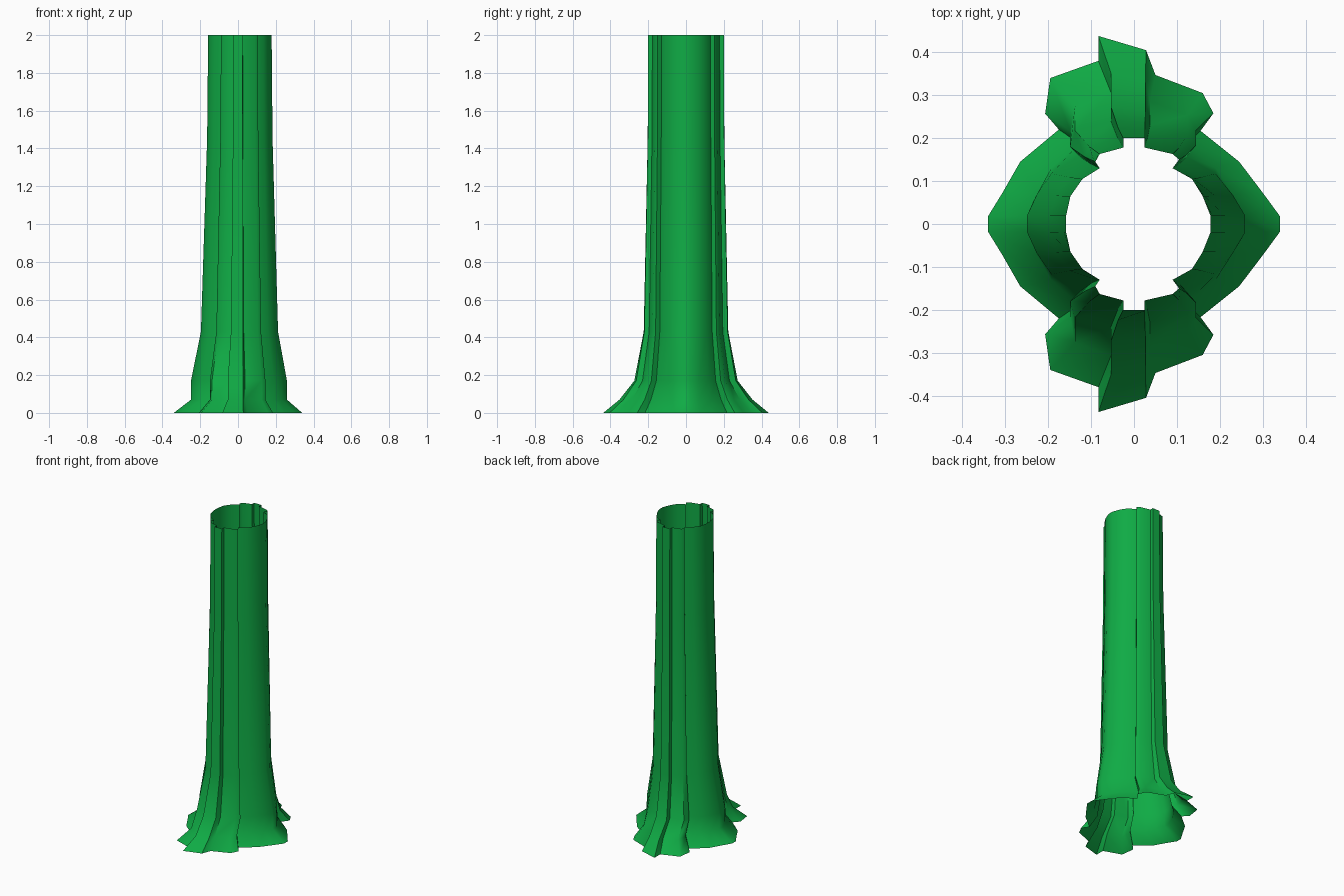
import bpy
import bmesh
import math

default_cube = bpy.data.objects.get("Cube")
if default_cube:
    bpy.data.objects.remove(default_cube, do_unlink=True)


def make_material(name, colour):
    material = bpy.data.materials.new(name)
    material.use_nodes = True
    material.diffuse_color = colour
    shader = material.node_tree.nodes["Principled BSDF"]
    shader.inputs["Base Color"].default_value = colour
    shader.inputs["Roughness"].default_value = 0.8
    return material


# Matching half outlines of the trunk rim and the flared roots, right to left
rim = [(.178, .02), (.16, .065), (.135, .105), (.09, .13),
       (.105, .15), (.09, .163), (.025, .178), (.025, .2),
       (-.025, .2), (-.025, .178), (-.08, .163), (-.09, .145),
       (-.08, .13), (-.12, .105), (-.148, .065), (-.158, .02)]
roots = [(.34, .018), (.302, .07), (.245, .145), (.155, .217),
         (.185, .258), (.16, .305), (.05, .347), (.028, .405),
         (-.083, .438), (-.083, .38), (-.195, .34), (-.207, .257),
         (-.175, .22), (-.265, .145), (-.305, .075), (-.34, .018)]

# Height of each ring, with how far it spreads sideways and in depth
levels = [(0, 1, 1), (.07, .5, .64), (.17, .5, .31),
          (.43, .21, .1), (1.45, .03, .012), (2, 0, 0)]


def mirrored(outline):
    """Close a half outline by reflecting it front to back."""
    return outline + [(x, -y) for x, y in reversed(outline)]


def blend(start, end, amount):
    return start + (end - start) * amount


# Open, hollow trunk lofted from the roots to the rim
bm = bmesh.new()
rings = []
for height, spread_x, spread_y in levels:
    ring = []
    for top, base in zip(mirrored(rim), mirrored(roots)):
        x = blend(top[0], base[0], spread_x)
        y = blend(top[1], base[1], spread_y)
        ring.append(bm.verts.new((x, y, height)))
    rings.append(ring)

for lower, upper in zip(rings, rings[1:]):
    for i in range(len(lower)):
        j = (i + 1) % len(lower)
        bm.faces.new((lower[i], lower[j], upper[j], upper[i]))

mesh = bpy.data.meshes.new("trunk")
bm.to_mesh(mesh)
bm.free()
mesh.materials.append(make_material("leaf green", (.005, .41, .06, 1)))

trunk = bpy.data.objects.new("trunk", mesh)
bpy.context.collection.objects.link(trunk)
bpy.context.view_layer.objects.active = trunk
trunk.select_set(True)
bpy.ops.object.shade_smooth_by_angle(angle=math.radians(50))
